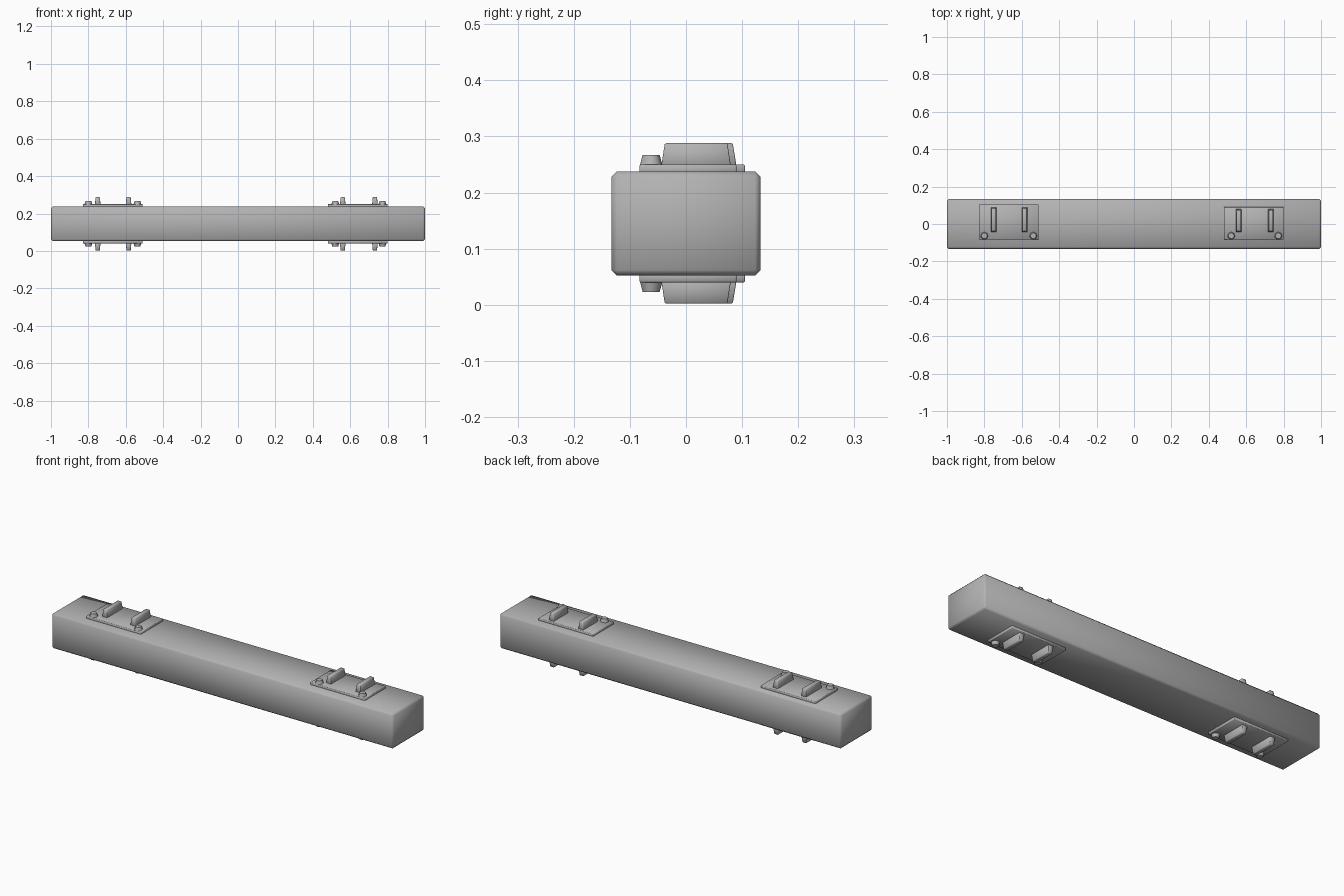
import bpy, bmesh
from mathutils import Matrix, Vector

if "Cube" in bpy.data.objects:
    bpy.data.objects.remove(bpy.data.objects["Cube"])

grey = bpy.data.materials.new("worn grey")
grey.diffuse_color = (0.45, 0.45, 0.45, 1)
grey.use_nodes = True
grey.node_tree.nodes["Principled BSDF"].inputs["Base Color"].default_value = grey.diffuse_color
MID = 0.145  # height of the horizontal symmetry plane


def finish(bm, name, flip=False):
    if flip:
        for v in bm.verts:
            v.co.z = 2 * MID - v.co.z
    bmesh.ops.recalc_face_normals(bm, faces=bm.faces)
    for f in bm.faces:
        f.smooth = True
    me = bpy.data.meshes.new(name)
    bm.to_mesh(me)
    bm.free()
    me.materials.append(grey)
    ob = bpy.data.objects.new(name, me)
    bpy.context.collection.objects.link(ob)
    return ob


def block(x0, x1, y0, y1, z0, z1, bevel=0.0, taper=(1, 1)):
    bm = bmesh.new()
    bmesh.ops.create_cube(bm, size=1)
    for v in bm.verts:
        if v.co.z > 0:
            v.co.x *= taper[0]
            v.co.y *= taper[1]
        v.co = Vector(((x0 + x1) / 2 + v.co.x * (x1 - x0),
                       (y0 + y1) / 2 + v.co.y * (y1 - y0),
                       (z0 + z1) / 2 + v.co.z * (z1 - z0)))
    if bevel:
        bmesh.ops.bevel(bm, geom=bm.edges[:], offset=bevel, segments=1,
                        affect='EDGES')
    return bm


# long beam with worn, softly shaded edges
finish(block(-1, 1, -0.133, 0.133, 0.052, 0.238, 0.010), "beam")

# fittings: plate x range, plate back edge, rib x, rib back edge, bolt x
fittings = {
    "left": (-0.83, -0.51, 0.105, (-0.75, -0.585), 0.090, (-0.80, -0.538)),
    "right": (0.48, 0.80, 0.090, (0.56, 0.732), 0.080, (0.52, 0.772)),
}
for side, (x0, x1, yb, ribs, rb, bolts) in fittings.items():
    for level, flip in (("top", False), ("bottom", True)):
        tag = f"{side}_{level}"
        # base plate
        finish(block(x0, x1, -0.083, yb, 0.232, 0.250, 0.002),
               f"plate_{tag}", flip)
        # upright rail ribs
        for i, x in enumerate(ribs):
            finish(block(x - 0.015, x + 0.015, -0.044, rb, 0.247, 0.288,
                         0.002, (0.75, 0.9)), f"rib_{tag}_{i + 1}", flip)
        # bolt heads
        for i, x in enumerate(bolts):
            bm = bmesh.new()
            bmesh.ops.create_cone(bm, cap_ends=True, segments=7, radius1=0.021,
                                  radius2=0.016, depth=0.018,
                                  matrix=Matrix.Translation((x, -0.063, 0.258)))
            finish(bm, f"bolt_{tag}_{i + 1}", flip)

# keep the small fittings crisp, leave the beam fully smooth
for ob in bpy.context.scene.objects:
    ob.select_set(ob.name != "beam")
    if ob.name != "beam":
        bpy.context.view_layer.objects.active = ob
bpy.ops.object.shade_smooth_by_angle(angle=0.9)
